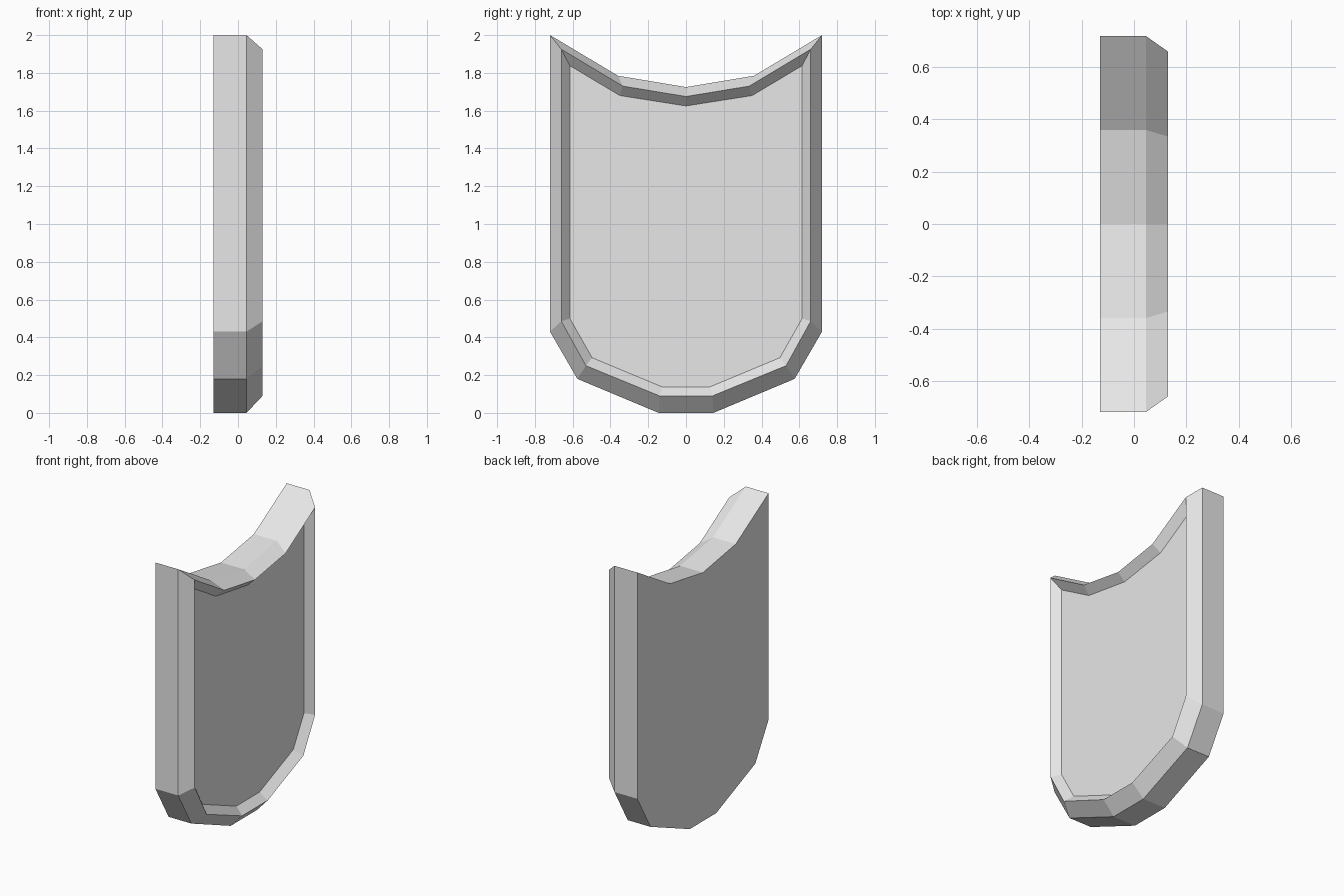
import bpy
import bmesh

cube = bpy.data.objects.get("Cube")
if cube:
    bpy.data.objects.remove(cube, do_unlink=True)

grey = bpy.data.materials.new("plain grey")
grey.use_nodes = True
color = (0.8, 0.8, 0.8, 1)
grey.diffuse_color = color
grey.node_tree.nodes["Principled BSDF"].inputs["Base Color"].default_value = color

# Half outlines (y, z) from the notch centre, over the top corner, to the foot
outer = [(0, 1.725), (0.36, 1.785), (0.72, 2), (0.72, 0.43), (0.575, 0.18), (0.145, 0)]
ridge = [(0, 1.675), (0.335, 1.73), (0.66, 1.925), (0.66, 0.485), (0.53, 0.25), (0.14, 0.09)]
inner = [(0, 1.625), (0.35, 1.68), (0.615, 1.838), (0.615, 0.5), (0.497, 0.292), (0.127, 0.138)]


def add_loop(bm, half, x):
    """Mirror a half outline across y = 0 into a closed loop of vertices."""
    full = half + [(-y, z) for y, z in reversed(half[1:])]
    return [bm.verts.new((x, y, z)) for y, z in full]


# Shield plate: flat back, side wall, bevelled rim, recessed front panel
bm = bmesh.new()
loops = [add_loop(bm, half, x) for half, x in
         ((outer, -0.13), (outer, 0.045), (ridge, 0.13), (inner, 0.076))]
for a, b in zip(loops, loops[1:]):
    n = len(a)
    for i in range(n):
        j = (i + 1) % n
        bm.faces.new((a[i], a[j], b[j], b[i]))
bm.faces.new(loops[0])
bm.faces.new(loops[-1])
bmesh.ops.recalc_face_normals(bm, faces=bm.faces[:])

mesh = bpy.data.meshes.new("shield_plate")
bm.to_mesh(mesh)
bm.free()
mesh.materials.append(grey)
shield = bpy.data.objects.new("shield_plate", mesh)
bpy.context.collection.objects.link(shield)
